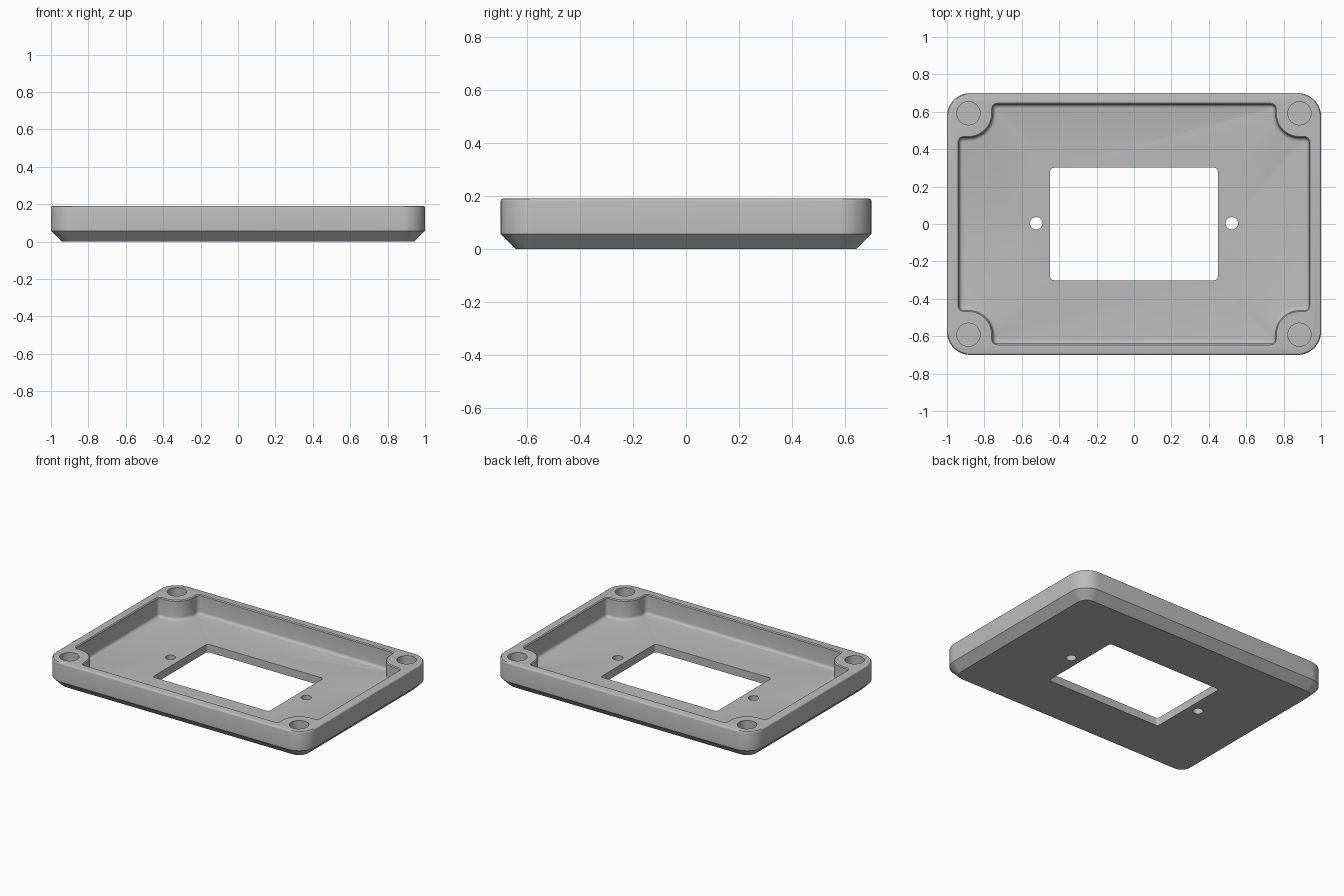
import bpy, bmesh
from math import sin, cos, radians

cube = bpy.data.objects.get("Cube")
if cube:
    bpy.data.objects.remove(cube, do_unlink=True)

grey = bpy.data.materials.new("plain grey")
grey.use_nodes = True
COLOUR = (0.5, 0.5, 0.5, 1)
grey.diffuse_color = COLOUR
grey.node_tree.nodes["Principled BSDF"].inputs["Base Color"].default_value = COLOUR


def arc(cx, cy, r, start, end, steps):
    angles = [radians(start + (end - start) * i / steps) for i in range(steps + 1)]
    return [(cx + r * cos(a), cy + r * sin(a)) for a in angles]


def mirror_quarter(quarter):
    """Complete a closed outline from its +x +y quarter."""
    half = quarter + [(-x, y) for x, y in reversed(quarter)]
    return half + [(-x, -y) for x, y in half]


def rounded_rect(hx, hy, r, steps=10):
    return mirror_quarter(arc(hx - r, hy - r, r, 0, 90, steps))


def circle(cx, cy, r, steps=40):
    return arc(cx, cy, r, 0, 360, steps)[:-1]


def loft(name, sections):
    """Join outlines of equal length, given as (z, points), into a closed solid."""
    bm = bmesh.new()
    rings = [[bm.verts.new((x, y, z)) for x, y in pts] for z, pts in sections]
    n = len(rings[0])
    for low, high in zip(rings, rings[1:]):
        for i in range(n):
            j = (i + 1) % n
            bm.faces.new((low[i], low[j], high[j], high[i]))
    bm.faces.new(rings[0][::-1])
    bm.faces.new(rings[-1])
    mesh = bpy.data.meshes.new(name)
    bm.to_mesh(mesh)
    bm.free()
    mesh.materials.append(grey)
    obj = bpy.data.objects.new(name, mesh)
    bpy.context.collection.objects.link(obj)
    return obj


# Outer shell sizes
HX, HY, TOP, CORNER = 1.0, 0.70, 0.19, 0.125
CHAMFER, FLOOR, EDGE = 0.057, 0.055, 0.01
# Screw posts and cavity sizes
PX, PY, POST = 0.885, 0.592, 0.13
WX, WY, FILLET, COVE = 0.935, 0.64, 0.025, 0.02


def shell_outline(d):
    return rounded_rect(HX - d, HY - d, CORNER - d)


def cavity_outline(d):
    """Pocket outline stepping around the corner posts, moved inward by d."""
    r = FILLET - d
    quarter = arc(WX - FILLET, PY - POST - FILLET, r, 0, 90, 6)
    quarter += arc(PX, PY, POST + d, 270, 180, 14)
    quarter += arc(PX - POST - FILLET, WY - FILLET, r, 0, 90, 6)
    return mirror_quarter(quarter)


# Outer body: chamfered underside, upright sides, softened top edge
sections = [(0, shell_outline(CHAMFER)), (CHAMFER, shell_outline(0))]
for a in (0, 30, 60, 90):
    t = radians(a)
    sections.append((TOP - EDGE + EDGE * sin(t), shell_outline(EDGE - EDGE * cos(t))))
tray = loft("enclosure_lid", sections)

# Pocket with a coved floor edge and a slightly eased rim
sections = []
for a in (0, 22.5, 45, 67.5, 90):
    t = radians(a)
    sections.append((FLOOR + COVE - COVE * cos(t), cavity_outline(COVE - COVE * sin(t))))
for z, d in ((TOP - 0.006, 0), (TOP, -0.006), (TOP + 0.1, -0.006)):
    sections.append((z, cavity_outline(d)))
cutters = [loft("pocket_cutter", sections)]

# Display window and its two fixing holes
window = rounded_rect(0.448, 0.301, 0.018, 5)
cutters.append(loft("window_cutter", [(-0.1, window), (0.12, window)]))
for side in (-1, 1):
    hole = circle(side * 0.523, 0.004, 0.033)
    cutters.append(loft("fixing_hole_cutter", [(-0.1, hole), (0.12, hole)]))

# Blind recesses in the corner posts
for sx in (-1, 1):
    for sy in (-1, 1):
        recess = circle(sx * PX, sy * PY, 0.062)
        cutters.append(loft("post_recess_cutter", [(TOP - 0.06, recess), (TOP + 0.1, recess)]))

bpy.ops.object.select_all(action="DESELECT")
bpy.context.view_layer.objects.active = tray
tray.select_set(True)
for cutter in cutters:
    mod = tray.modifiers.new("cut", "BOOLEAN")
    mod.operation = "DIFFERENCE"
    mod.solver = "EXACT"
    mod.object = cutter
    bpy.ops.object.modifier_apply(modifier=mod.name)
    bpy.data.objects.remove(cutter, do_unlink=True)

bpy.ops.object.shade_smooth_by_angle(angle=radians(30))
